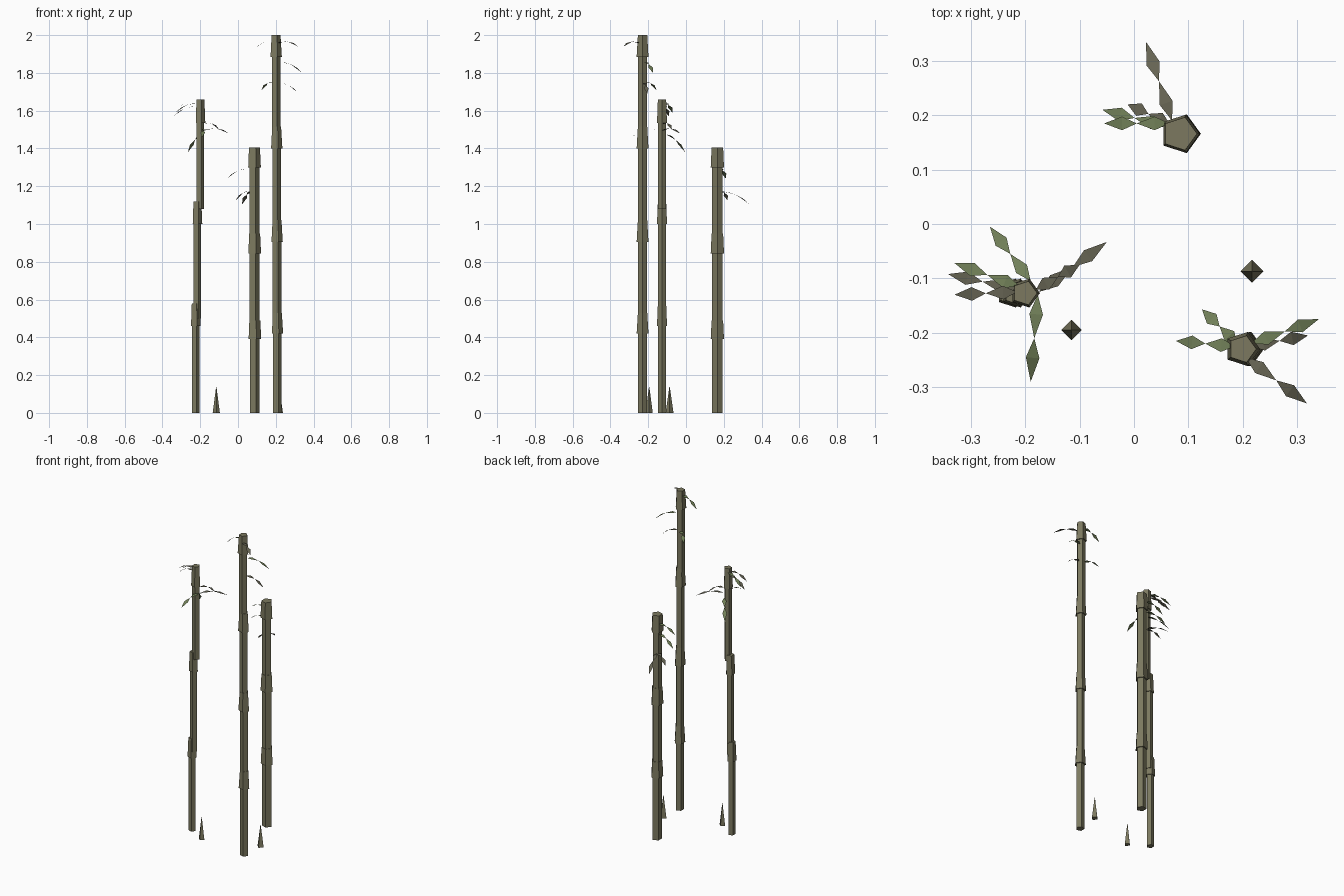
import bpy, math
from mathutils import Vector

if "Cube" in bpy.data.objects:
    bpy.data.objects.remove(bpy.data.objects["Cube"])


def material(name, col):
    m = bpy.data.materials.new(name)
    m.diffuse_color = (*col, 1)
    m.use_nodes = True
    m.node_tree.nodes["Principled BSDF"].inputs["Base Color"].default_value = m.diffuse_color
    return m


STEM = material("stem_olive", (0.20, 0.19, 0.115))
GREEN = material("leaf_green", (0.17, 0.22, 0.10))
DRY = material("leaf_dry", (0.13, 0.125, 0.085))


def make(name, verts, faces, mat):
    me = bpy.data.meshes.new(name)
    me.from_pydata(verts, [], faces)
    me.materials.append(mat)
    ob = bpy.data.objects.new(name, me)
    bpy.context.collection.objects.link(ob)
    return ob


def loft(name, cx, cy, profile, sides, mat):
    """Stack of capped polygon rings given as (z, radius)."""
    verts = [(cx + r * math.cos(2 * math.pi * i / sides),
              cy + r * math.sin(2 * math.pi * i / sides), z)
             for z, r in profile for i in range(sides)]
    n = len(profile)
    faces = [(k * sides + i, k * sides + (i + 1) % sides,
              (k + 1) * sides + (i + 1) % sides, (k + 1) * sides + i)
             for k in range(n - 1) for i in range(sides)]
    faces.append(tuple(reversed(range(sides))))
    faces.append(tuple(range((n - 1) * sides, n * sides)))
    return make(name, verts, faces, mat)


def stalk(name, segments, r, collar, top):
    """Each segment: x, y, bottom z, collar z, top z."""
    for k, (x, y, z0, zc, z1) in enumerate(segments):
        loft(f"{name}_segment_{k + 1}", x, y,
             [(z0, r), (zc, r), (zc, collar), (z1, top)], 5, STEM)


def leaf(name, start, tip, mat, width=0.0125, arch=0.018):
    """Two diamonds end to end, drooping towards the tip."""
    a, c = Vector(start), Vector(tip)
    b = (a + c) / 2 + Vector((0, 0, arch))
    side = (c - a).cross(Vector((0, 0, 1))).normalized() * width
    verts, faces = [], []
    for p, q in ((a, b), (b, c)):
        o = len(verts)
        m = p.lerp(q, 0.45) + Vector((0, 0, 0.004))
        verts += [p, m + side, q, m - side]
        faces += [(o, o + 3, o + 1), (o + 3, o + 2, o + 1)]
    make(name, verts, faces, mat)


# Bamboo stalks
stalk("tall_stalk", [(0.206, -0.23, 0, 0.42, 0.53),
                     (0.204, -0.23, 0.50, 0.905, 1.02),
                     (0.202, -0.23, 0.98, 1.40, 1.515),
                     (0.199, -0.23, 1.47, 1.885, 2.0)], 0.025, 0.033, 0.026)
stalk("middle_stalk", [(-0.226, -0.127, 0, 0.46, 0.58),
                       (-0.217, -0.127, 0.50, 1.0, 1.12),
                       (-0.201, -0.127, 1.08, 1.535, 1.66)], 0.022, 0.028, 0.023)
stalk("short_stalk", [(0.086, 0.166, 0, 0.39, 0.49),
                      (0.085, 0.166, 0.46, 0.845, 0.95),
                      (0.084, 0.166, 0.91, 1.30, 1.405)], 0.029, 0.037, 0.032)

# Leaves: start x, y, z, then tip x, y, z
LEAVES = {
    "tall": [(0.205, -0.245, 1.955, 0.318, -0.33, 1.94, DRY),
             (0.185, -0.225, 1.97, 0.077, -0.215, 1.915, GREEN),
             (0.215, -0.22, 1.855, 0.34, -0.175, 1.80, GREEN),
             (0.215, -0.225, 1.745, 0.32, -0.205, 1.69, DRY),
             (0.19, -0.22, 1.745, 0.125, -0.157, 1.71, GREEN)],
    "middle": [(-0.21, -0.115, 1.635, -0.33, -0.072, 1.59, GREEN),
               (-0.215, -0.12, 1.62, -0.342, -0.092, 1.57, DRY),
               (-0.215, -0.125, 1.64, -0.33, -0.13, 1.605, DRY),
               (-0.19, -0.105, 1.475, -0.265, -0.005, 1.38, GREEN),
               (-0.175, -0.125, 1.495, -0.05, -0.033, 1.48, DRY),
               (-0.18, -0.12, 1.53, -0.10, -0.075, 1.50, DRY),
               (-0.177, -0.13, 1.495, -0.19, -0.29, 1.46, GREEN)],
    "short": [(0.065, 0.185, 1.355, -0.055, 0.185, 1.315, GREEN),
              (0.06, 0.18, 1.29, -0.058, 0.21, 1.24, GREEN),
              (0.065, 0.185, 1.17, -0.012, 0.22, 1.125, DRY),
              (0.07, 0.19, 1.17, 0.022, 0.335, 1.105, DRY)],
}
for owner, rows in LEAVES.items():
    for k, row in enumerate(rows):
        leaf(f"{owner}_leaf_{k + 1}", row[:3], row[3:6], row[6])

# Young shoots
for k, (x, y, r) in enumerate([(-0.115, -0.195, 0.019), (0.217, -0.087, 0.021)]):
    loft(f"shoot_{k + 1}", x, y, [(0, r), (0.138, 0.001)], 4, STEM)
